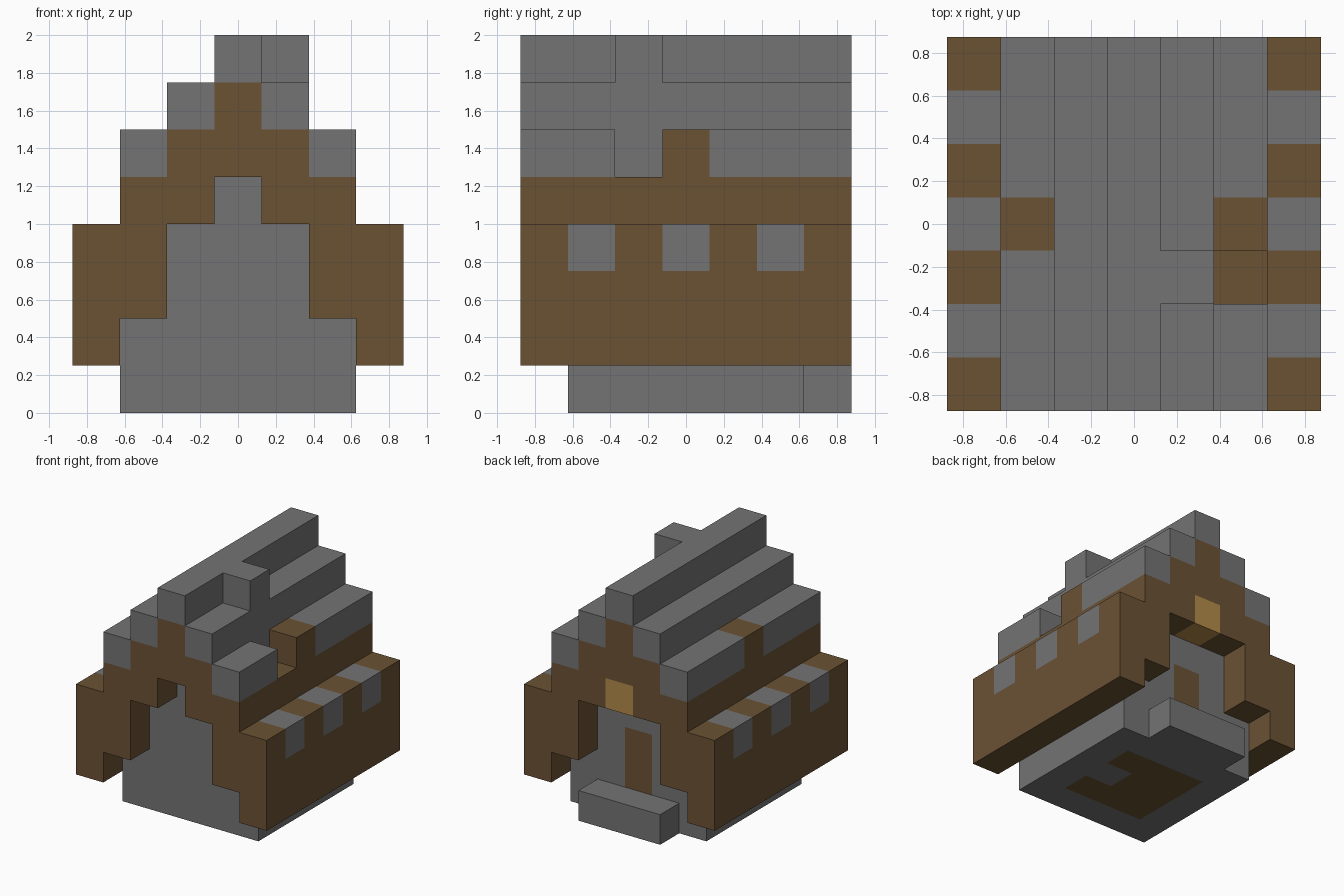
import bpy
import bmesh
from mathutils import Vector

if "Cube" in bpy.data.objects:
    bpy.data.objects.remove(bpy.data.objects["Cube"], do_unlink=True)

UNIT = 0.25  # edge length of one building block


def make_material(name, rgb):
    mat = bpy.data.materials.new(name)
    mat.use_nodes = True
    mat.diffuse_color = (*rgb, 1)
    mat.node_tree.nodes["Principled BSDF"].inputs["Base Color"].default_value = (*rgb, 1)
    return mat


STONE, TIMBER, PLANK = range(3)
MATERIALS = [
    make_material("stone grey", (0.174, 0.174, 0.174)),
    make_material("timber brown", (0.147, 0.084, 0.034)),
    make_material("plank gold", (0.445, 0.258, 0.067)),
]
SIDES = [Vector(s) for s in ((1, 0, 0), (-1, 0, 0), (0, 1, 0), (0, -1, 0), (0, 0, 1), (0, 0, -1))]


def build_part(name, blocks):
    """Join blocks {(x, y, layer): colour} into one closed shell of outer faces."""
    bm = bmesh.new()
    for cell, colour in blocks.items():
        centre = Vector(cell) + Vector((0, 0, 0.5))
        for side in SIDES:
            if tuple(int(c) for c in Vector(cell) + side) in blocks:
                continue
            u = side.yzx
            v = side.cross(u)
            corners = [(centre + (side + a * u + b * v) / 2) * UNIT
                       for a, b in ((-1, -1), (1, -1), (1, 1), (-1, 1))]
            face = bm.faces.new([bm.verts.new(c) for c in corners])
            face.material_index = colour
    bmesh.ops.remove_doubles(bm, verts=bm.verts, dist=0.001)
    bmesh.ops.dissolve_limit(bm, angle_limit=0.01, verts=bm.verts, edges=bm.edges,
                             delimit={'MATERIAL'})
    mesh = bpy.data.meshes.new(name)
    bm.to_mesh(mesh)
    bm.free()
    for mat in MATERIALS:
        mesh.materials.append(mat)
    obj = bpy.data.objects.new(name, mesh)
    bpy.context.collection.objects.link(obj)
    return obj


LENGTH = range(-3, 4)
INNER = range(-2, 3)

# Stone house body with a timber floor patch and a back door
body = {}
for x in INNER:
    for y in INNER:
        for z in range(4 if abs(x) == 2 else 5):
            body[x, y, z] = STONE
for x in range(-1, 2):
    for y in range(-1, 2):
        if (x, y) != (1, 0):
            body[x, y, 0] = TIMBER
for z in (1, 2):
    body[0, 2, z] = TIMBER
build_part("house_body", body)

# Doorstep behind the house
build_part("back_step", {(x, 3, 0): STONE for x in range(-1, 2)})

# Stepped roof: timber below, stone capping, gable ends reaching lower
roof = {}
for x in INNER:
    top = 7 - abs(x)
    for y in LENGTH:
        gable = abs(y) == 3
        low = top - 2 if gable or abs(x) == 2 else top - 1
        if gable and abs(x) == 2:
            low = 2
        for z in range(low, top):
            roof[x, y, z] = TIMBER
        roof[x, y, top] = STONE
for x in (-2, 2):
    roof[x, 0, 5] = TIMBER
# Missing capping block and the stone behind it
del roof[2, -1, 5]
roof[1, -1, 5] = STONE
# Window block in the back gable
roof[0, 3, 4] = PLANK
build_part("roof", roof)

# Deep eaves along both sides with stone blocks set in the top edge
for x, side in ((3, "left"), (-3, "right")):
    eave = {(x, y, z): TIMBER for y in LENGTH for z in range(1, 4)}
    for y in (-2, 0, 2):
        eave[x, y, 3] = STONE
    build_part(side + "_eave", eave)

# Chimney beside the ridge
build_part("chimney", {(1, -1, 7): STONE})
